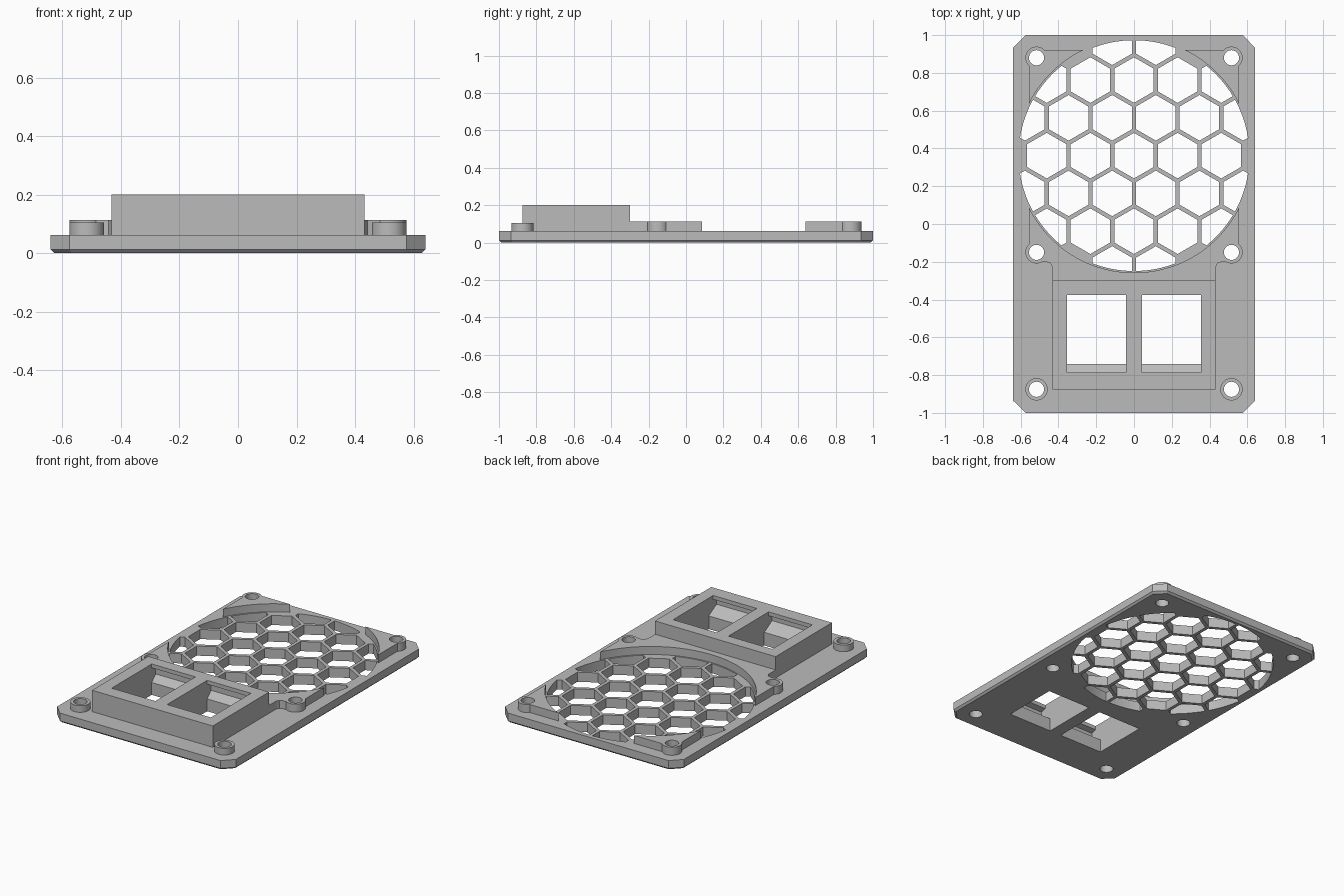
import bpy
import bmesh
from math import cos, sin, pi, sqrt, asin
from mathutils import Vector

cube = bpy.data.objects.get("Cube")
if cube:
    bpy.data.objects.remove(cube, do_unlink=True)

grey = bpy.data.materials.new("matte grey")
grey.use_nodes = True
GREY = (0.5, 0.5, 0.5, 1)
grey.diffuse_color = GREY
grey.node_tree.nodes["Principled BSDF"].inputs["Base Color"].default_value = GREY

PLATE_TOP, RAISED_TOP, FRONT_BOSS_TOP, BOX_TOP = 0.062, 0.114, 0.105, 0.2
FAN = Vector((0, 0.362))
FAN_R, RIM_R = 0.611, 0.62
BOSS_X = 0.516
BOSS_YS = (0.88, -0.15, -0.875)


def circle(x, y, r, n=48, turn=0.0):
    return [(x + r * cos(2 * pi * i / n + turn), y + r * sin(2 * pi * i / n + turn))
            for i in range(n)]


def loft(bm, rings):
    """Closed solid through rings of 3D points."""
    loops = [[bm.verts.new(p) for p in ring] for ring in rings]
    n = len(loops[0])
    bm.faces.new(loops[0])
    bm.faces.new(loops[-1])
    for low, high in zip(loops, loops[1:]):
        for i in range(n):
            j = (i + 1) % n
            bm.faces.new((low[i], low[j], high[j], high[i]))


def prism(bm, outline, z0, z1):
    loft(bm, [[(x, y, z) for x, y in outline] for z in (z0, z1)])


def finish(bm, name):
    bmesh.ops.recalc_face_normals(bm, faces=bm.faces)
    mesh = bpy.data.meshes.new(name)
    bm.to_mesh(mesh)
    bm.free()
    mesh.materials.append(grey)
    obj = bpy.data.objects.new(name, mesh)
    bpy.context.collection.objects.link(obj)
    return obj


def solid(name, outlines, z0, z1):
    bm = bmesh.new()
    for outline in outlines:
        prism(bm, outline, z0, z1)
    return finish(bm, name)


def boolean(obj, other, operation):
    mod = obj.modifiers.new("cut", 'BOOLEAN')
    mod.operation = operation
    mod.solver = 'EXACT'
    mod.object = other
    bpy.context.view_layer.objects.active = obj
    bpy.ops.object.modifier_apply(modifier=mod.name)


def rim_arc(a0, a1, n):
    """Points on the fan rim between two angles."""
    return [(FAN.x + RIM_R * cos(a0 + (a1 - a0) * i / n),
             FAN.y + RIM_R * sin(a0 + (a1 - a0) * i / n)) for i in range(n + 1)]


# Base plate with clipped corners and a thin chamfer underneath
def plate_ring(w, d, c, z):
    quarter = [(w, d - c), (w - c, d)]
    pts = quarter + [(-x, y) for x, y in reversed(quarter)]
    pts += [(-x, -y) for x, y in pts]
    return [(x, y, z) for x, y in pts]


bm = bmesh.new()
loft(bm, [plate_ring(0.628, 0.988, 0.06, 0),
          plate_ring(0.64, 1, 0.065, 0.012),
          plate_ring(0.64, 1, 0.065, PLATE_TOP)])
plate = finish(bm, "base_plate")

# Honeycomb cutter, clipped to the fan circle
PITCH, WEB = 0.231, 0.022
hex_r = (PITCH - WEB) / sqrt(3)
cells = []
for row in range(-3, 4):
    if abs(row) == 3:
        columns = (-0.5, 0.5)
    elif row % 2:
        columns = (-2.5, -1.5, -0.5, 0.5, 1.5, 2.5)
    else:
        columns = (-2, -1, 0, 1, 2)
    for col in columns:
        cells.append(circle(col * PITCH, FAN.y + row * PITCH * sqrt(3) / 2,
                            hex_r, 6, pi / 6))
honeycomb = solid("honeycomb_cutter", cells, -0.1, 0.15)
disc = solid("fan_disc_cutter", [circle(FAN.x, FAN.y, FAN_R, 128)], -0.05, 0.12)
boolean(honeycomb, disc, 'INTERSECT')

# Screw hole cutter
holes = solid("screw_hole_cutter",
              [circle(s * BOSS_X, y, 0.04) for s in (-1, 1) for y in BOSS_YS], -0.1, 0.3)

# Jack socket cutter: side profile with catch pockets, swept across the width
half = [(-0.375, -0.1), (-0.375, 0.08), (-0.335, 0.12), (-0.335, 0.165),
        (-0.375, 0.175), (-0.375, 0.3), (-0.785, 0.3), (-0.785, 0.175),
        (-0.82, 0.165), (-0.82, 0.13), (-0.74, 0.085), (-0.74, -0.1)]
bm = bmesh.new()
for x0 in (-0.355, 0.042):
    loft(bm, [[(x, y, z) for y, z in half] for x in (x0, x0 + 0.313)])
sockets = finish(bm, "socket_cutter")

# Raised housing around the two sockets
housing = solid("socket_housing",
                [[(-0.432, -0.875), (0.432, -0.875), (0.432, -0.3), (-0.432, -0.3)]],
                PLATE_TOP, BOX_TOP)

# Raised web between the fan and the housing
EDGE = 0.555
dip = asin((FAN.y - 0.085) / RIM_R)
side = [(EDGE, -0.15), (0.515, -0.2), (0.465, -0.2), (0.442, -0.208),
        (0.432, -0.23), (0.432, -0.3)]
web = solid("fan_web",
            [rim_arc(-pi + dip, -dip, 64) + side + [(-x, y) for x, y in reversed(side)]],
            PLATE_TOP, RAISED_TOP)

# Raised gussets at the two rear corners
a0 = asin((0.638 - FAN.y) / RIM_R)
a1 = asin((0.92 - FAN.y) / RIM_R)
corner = rim_arc(a0, a1, 20) + [(EDGE, 0.92)]
gussets = solid("rear_gussets", [corner, [(-x, y) for x, y in corner]],
                PLATE_TOP, RAISED_TOP)

# Screw bosses
bosses = []
for label, y, top in zip(("rear", "middle", "front"), BOSS_YS,
                         (RAISED_TOP, RAISED_TOP, FRONT_BOSS_TOP)):
    for s, which in ((1, "left"), (-1, "right")):
        bosses.append(solid(f"{label}_{which}_boss", [circle(s * BOSS_X, y, 0.059)],
                            PLATE_TOP, top))

# Cut every opening
boolean(plate, honeycomb, 'DIFFERENCE')
for part in (plate, housing):
    boolean(part, sockets, 'DIFFERENCE')
for part in [plate, web, gussets] + bosses:
    boolean(part, holes, 'DIFFERENCE')
for cutter in (honeycomb, disc, holes, sockets):
    bpy.data.objects.remove(cutter, do_unlink=True)

# Smooth the round walls, keep edges sharp
bpy.ops.object.select_all(action='DESELECT')
for part in [plate, housing, web, gussets] + bosses:
    part.select_set(True)
bpy.context.view_layer.objects.active = plate
bpy.ops.object.shade_smooth_by_angle()
